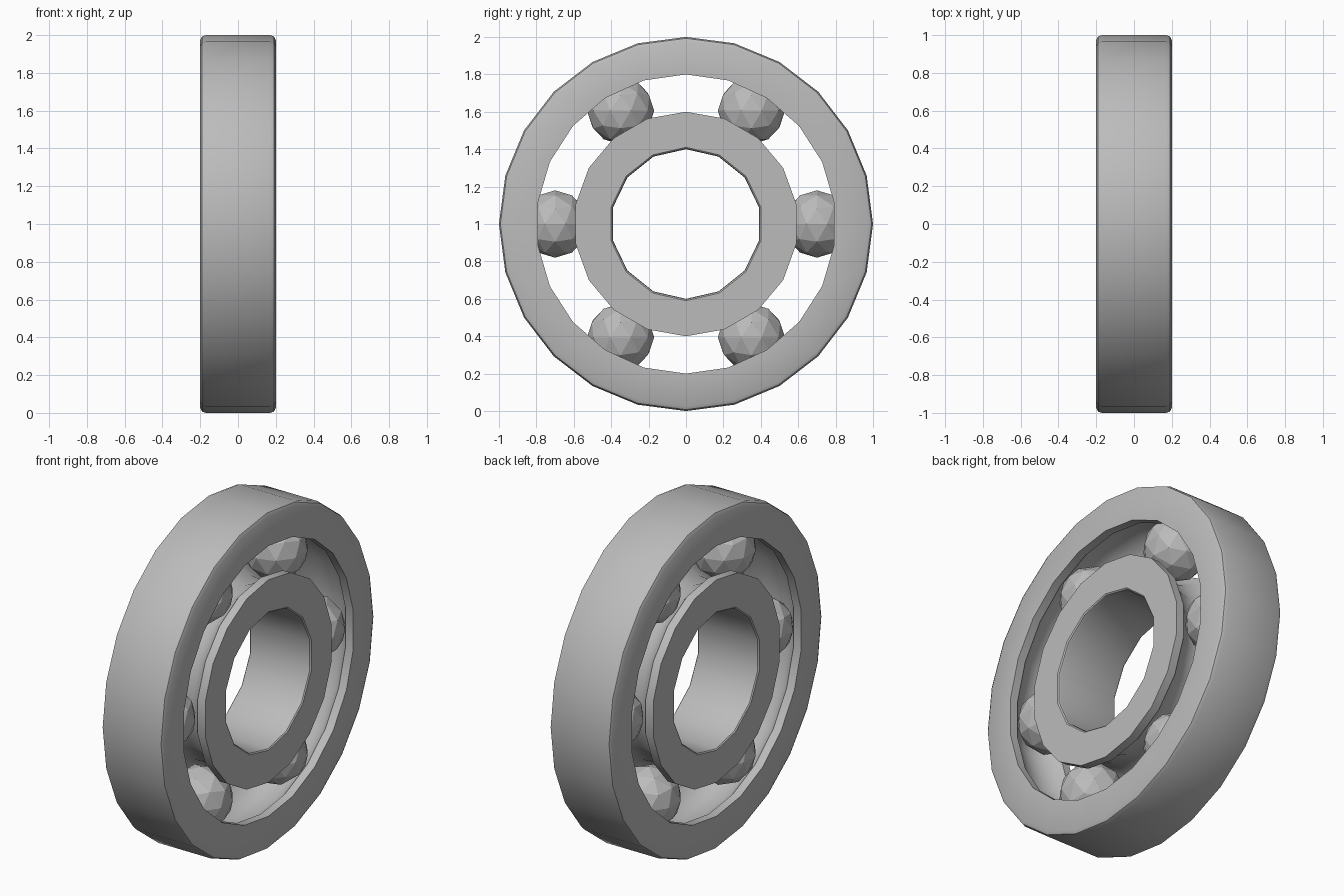
import bpy
import bmesh
from math import sin, cos, pi, radians
from mathutils import Matrix, Vector

cube = bpy.data.objects.get("Cube")
if cube:
    bpy.data.objects.remove(cube, do_unlink=True)

HALF = 0.2       # half thickness of the rings
PITCH = 0.7      # radius of the circle of ball centres
BALL = 0.18
CENTRE = Vector((0, 0, 1))

steel = bpy.data.materials.new("Steel Grey")
steel.use_nodes = True
steel.diffuse_color = (0.5, 0.5, 0.5, 1)
steel.node_tree.nodes["Principled BSDF"].inputs["Base Color"].default_value = (0.5, 0.5, 0.5, 1)


def finish(bm, name, smooth_angle=None):
    mesh = bpy.data.meshes.new(name)
    bm.to_mesh(mesh)
    bm.free()
    mesh.materials.append(steel)
    obj = bpy.data.objects.new(name, mesh)
    obj.location = CENTRE
    bpy.context.collection.objects.link(obj)
    if smooth_angle:
        bpy.ops.object.select_all(action='DESELECT')
        obj.select_set(True)
        bpy.context.view_layer.objects.active = obj
        bpy.ops.object.shade_smooth_by_angle(angle=radians(smooth_angle))
    return obj


def revolve(bm, profile, segments):
    """Turn (x, radius) points round the x axis, starting at the top."""
    rows = []
    for x, r in profile:
        rows.append([bm.verts.new((x, r * sin(2 * pi * i / segments), r * cos(2 * pi * i / segments)))
                     for i in range(segments)])
    for a, b in zip(rows, rows[1:]):
        for i in range(segments):
            j = (i + 1) % segments
            bm.faces.new((a[i], a[j], b[j], b[i]))


def rounded(r_wall, r_face, inset):
    """Wall profile with softened corners."""
    mid = r_wall + (r_face - r_wall) * 0.3
    half = [(HALF, r_face), (HALF - inset * 0.3, mid), (HALF - inset, r_wall)]
    return [(-x, r) for x, r in half] + half[::-1]


def track(r_lip, side):
    """Lip, circular ball groove, lip; side is +1 for outward."""
    groove = BALL
    limit = pi / 2 - math_angle(abs(r_lip - PITCH) / groove)
    arc = [(groove * sin(limit * t / 4), PITCH + side * groove * cos(limit * t / 4))
           for t in range(-4, 5)]
    return [(-HALF, r_lip)] + arc + [(HALF, r_lip)]


def math_angle(ratio):
    return Vector((1, 0)).angle(Vector(((1 - ratio * ratio) ** 0.5, ratio)))


def ring(name, wall, wall_segments, groove, groove_segments):
    bm = bmesh.new()
    revolve(bm, wall, wall_segments)
    revolve(bm, groove, groove_segments)
    # Flat side faces between the two open rims
    for side in (-1, 1):
        rim = [e for e in bm.edges if e.is_boundary
               and all(abs(v.co.x - side * HALF) < 1e-5 for v in e.verts)]
        bmesh.ops.triangle_fill(bm, edges=rim, use_beauty=True, normal=(side, 0, 0))
    bmesh.ops.recalc_face_normals(bm, faces=bm.faces)
    return finish(bm, name, 35)


# Races
ring("outer_race", rounded(1.0, 0.975, 0.03), 24, track(0.8, 1), 22)
ring("inner_race", rounded(0.4, 0.41, 0.02), 14, track(0.6, -1), 18)

# Balls, evenly spaced between the races
for n in range(6):
    angle = n * pi / 3
    bm = bmesh.new()
    bmesh.ops.create_icosphere(bm, subdivisions=2, radius=BALL)
    bmesh.ops.translate(bm, verts=bm.verts, vec=(0, PITCH * cos(angle), PITCH * sin(angle)))
    finish(bm, f"ball_{n + 1}")
